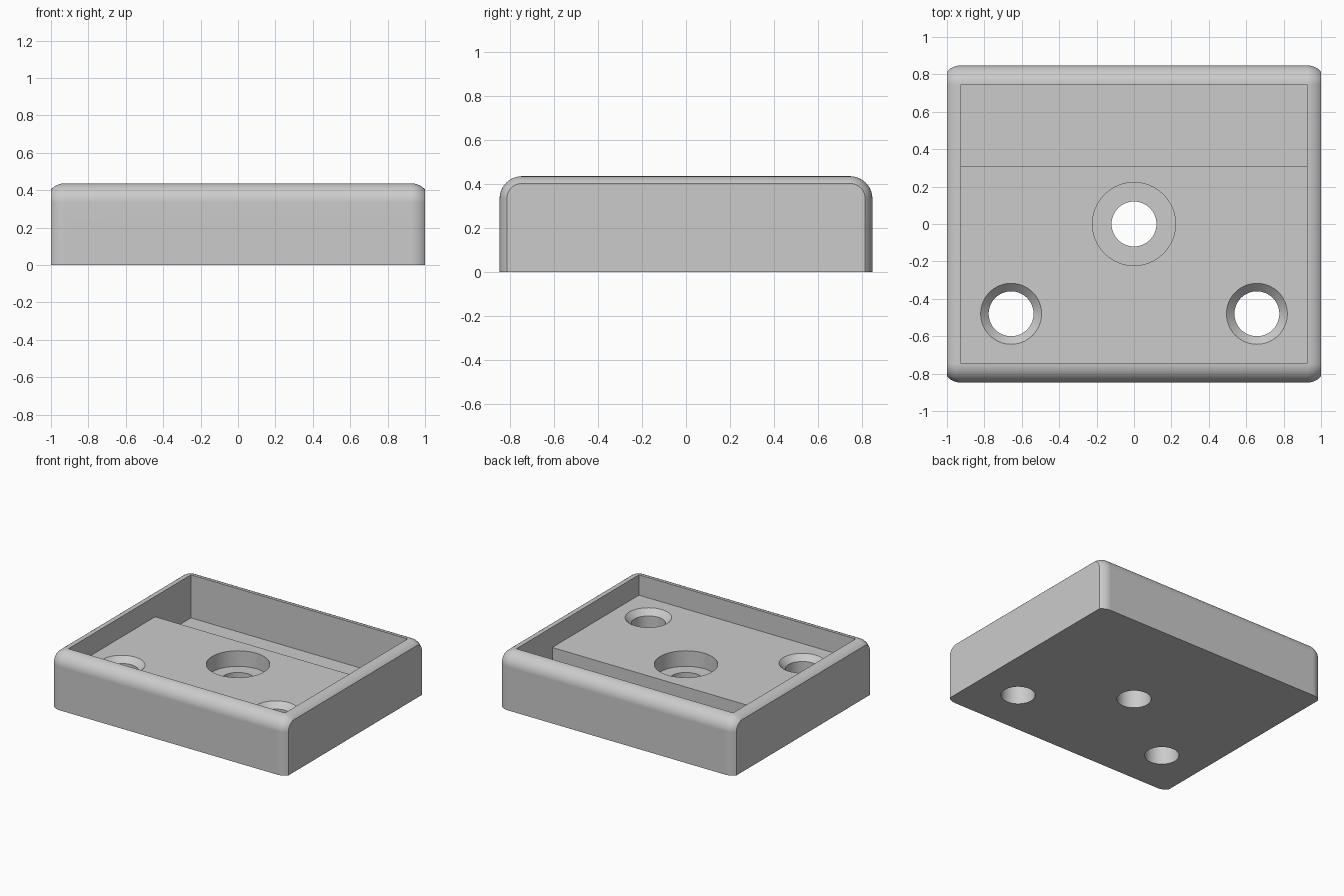
import bpy
import bmesh
from math import sin, cos, asin, pi

cube = bpy.data.objects.get("Cube")
if cube:
    bpy.data.objects.remove(cube, do_unlink=True)

HALF_X, HALF_Y, HEIGHT = 1.0, 0.848, 0.437
CAVITY_X, CAVITY_Y = 0.924, 0.746
ROUND = 0.102            # radius of the rounded rim
SHELF, FLOOR, SEAT = 0.28, 0.105, 0.16
HOLE = 0.12

grey = bpy.data.materials.new("light_grey")
grey.use_nodes = True
colour = (0.6, 0.6, 0.6, 1)
grey.diffuse_color = colour
grey.node_tree.nodes["Principled BSDF"].inputs["Base Color"].default_value = colour


def make_object(name, bm):
    bmesh.ops.recalc_face_normals(bm, faces=bm.faces)
    mesh = bpy.data.meshes.new(name)
    bm.to_mesh(mesh)
    bm.free()
    mesh.materials.append(grey)
    obj = bpy.data.objects.new(name, mesh)
    bpy.context.collection.objects.link(obj)
    return obj


def profile(inset, steps=12):
    """Arch-shaped section in y and z, shrunk by inset."""
    r = ROUND - inset
    cy, cz = HALF_Y - ROUND, HEIGHT - ROUND
    right = [(cy + r * cos(a), cz + r * sin(a))
             for a in (i * pi / 2 / steps for i in range(steps + 1))]
    right.insert(0, (cy + r, 0))
    return right + [(-y, z) for y, z in reversed(right)]


def block():
    """Skin the sections along x, with an arc falling away at both ends."""
    centre = HALF_X - 0.075
    sweep = asin(0.075 / ROUND)
    ends = [(centre + ROUND * sin(a), ROUND * (1 - cos(a)))
            for a in (i * sweep / 8 for i in range(9))]
    stations = [(-x, d) for x, d in reversed(ends)] + ends
    bm = bmesh.new()
    rings = [[bm.verts.new((x, y, z)) for y, z in profile(d)] for x, d in stations]
    for a, b in zip(rings, rings[1:]):
        for i in range(len(a) - 1):
            bm.faces.new((a[i], a[i + 1], b[i + 1], b[i]))
    bm.faces.new(rings[0])
    bm.faces.new(rings[-1])
    # One flat underside
    bm.faces.new([r[0] for r in rings] + [r[-1] for r in reversed(rings)])
    return make_object("mounting_tray", bm)


def box_cutter(name, y0, y1, z0):
    bm = bmesh.new()
    bmesh.ops.create_cube(bm, size=1)
    for v in bm.verts:
        v.co.x *= 2 * CAVITY_X
        v.co.y = y1 if v.co.y > 0 else y0
        v.co.z = 1 if v.co.z > 0 else z0
    return make_object(name, bm)


def round_cutter(name, x, y, steps, sides=64):
    """Turned cutter from (radius, height) steps."""
    bm = bmesh.new()
    rings = [[bm.verts.new((x + r * cos(i * 2 * pi / sides),
                            y + r * sin(i * 2 * pi / sides), z))
              for i in range(sides)] for r, z in steps]
    for a, b in zip(rings, rings[1:]):
        for i in range(sides):
            j = (i + 1) % sides
            bm.faces.new((a[i], a[j], b[j], b[i]))
    bm.faces.new(rings[0])
    bm.faces.new(rings[-1])
    return make_object(name, bm)


tray = block()

# Recess, deeper channel at the back, stepped centre hole, two countersunk holes
cutters = [
    box_cutter("recess_cutter", -CAVITY_Y, CAVITY_Y, SHELF),
    box_cutter("channel_cutter", 0.31, CAVITY_Y, FLOOR),
    round_cutter("centre_hole_cutter", 0, 0,
                 [(HOLE, -0.1), (HOLE, SEAT), (0.222, SEAT), (0.222, 0.6)]),
]
for side, label in ((1, "left"), (-1, "right")):
    cutters.append(round_cutter(
        label + "_hole_cutter", side * 0.657, -0.48,
        [(HOLE, -0.1), (HOLE, SHELF - 0.043), (0.163, SHELF), (0.163, 0.6)]))

bpy.ops.object.select_all(action="DESELECT")
bpy.context.view_layer.objects.active = tray
tray.select_set(True)
for cutter in cutters:
    cutter.hide_render = True
    mod = tray.modifiers.new(cutter.name, "BOOLEAN")
    mod.operation = "DIFFERENCE"
    mod.solver = "EXACT"
    mod.object = cutter
    bpy.ops.object.modifier_apply(modifier=mod.name)
    bpy.data.objects.remove(cutter, do_unlink=True)

# Smooth rounds with crisp edges and flat faces kept flat
bpy.ops.object.shade_smooth_by_angle(angle=pi / 6)
flat = tray.modifiers.new("flat_faces", "WEIGHTED_NORMAL")
flat.keep_sharp = True
